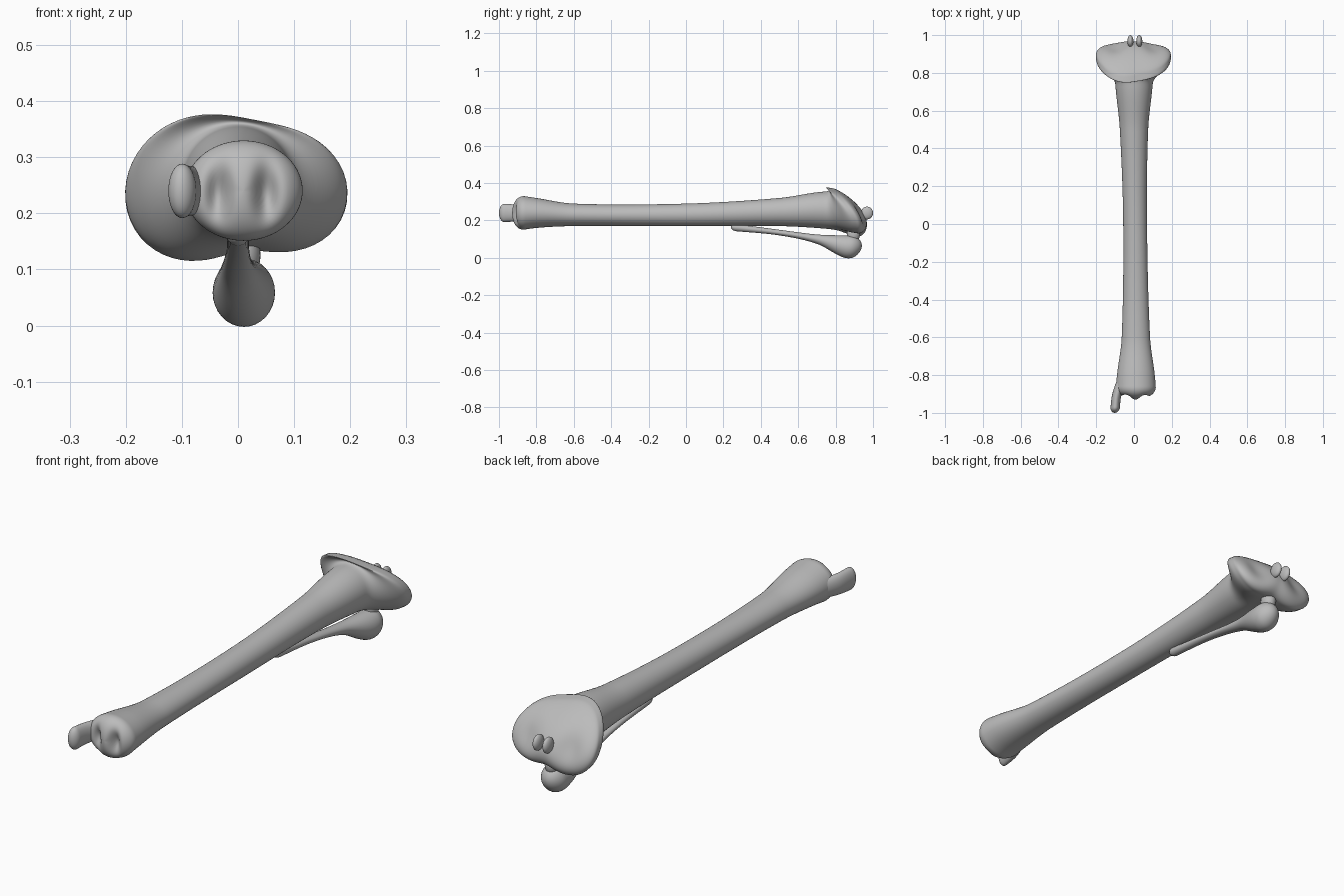
import bpy, bmesh
from math import sin, cos, pi, exp

cube = bpy.data.objects.get("Cube")
if cube:
    bpy.data.objects.remove(cube, do_unlink=True)

bone = bpy.data.materials.new("bone grey")
bone.use_nodes = True
bone.diffuse_color = (.5, .5, .5, 1)
shader = bone.node_tree.nodes["Principled BSDF"]
shader.inputs["Base Color"].default_value = bone.diffuse_color


def finish(name, bm):
    bmesh.ops.recalc_face_normals(bm, faces=bm.faces)
    mesh = bpy.data.meshes.new(name)
    bm.to_mesh(mesh)
    bm.free()
    mesh.materials.append(bone)
    mesh.shade_smooth()
    bpy.context.collection.objects.link(bpy.data.objects.new(name, mesh))


def section_at(keys, y):
    """Smoothly interpolate centre x, centre z, radius x and radius z at y."""
    last = len(keys) - 1
    i = max(k for k in range(last) if keys[k][0] <= y or k == 0)
    low, high = keys[i], keys[i + 1]
    before, after = keys[max(i - 1, 0)], keys[min(i + 2, last)]
    span = high[0] - low[0]
    t = (y - low[0]) / span
    ease = t * t * (3 - 2 * t)
    result = []
    for a, b, c, d in zip(before[1:], low[1:], high[1:], after[1:]):
        slope_in = (c - a) / (high[0] - before[0]) * span
        slope_out = (d - b) / (after[0] - low[0]) * span
        result.append(b + (c - b) * ease + slope_in * t * (1 - t) ** 2
                      - slope_out * t * t * (1 - t))
    return result


def dome(depth, length):
    """Scale of a ring at some depth inside a rounded end."""
    gap = max(1 - depth / length, 0)
    return max(1 - gap * gap, 0) ** .5


def plain(x, y, z, angle, scale, centre):
    return x, y, z


def loft(name, keys, caps, rings, segments, shape=plain):
    """Skin rings along y, closed with rounded ends, then refine each point."""
    start, end = keys[0][0], keys[-1][0]
    bm = bmesh.new()
    previous = None
    for n in range(rings + 1):
        y = start + (end - start) * (1 - cos(pi * n / rings)) / 2
        y = min(y, end)
        cx, cz, rx, rz = section_at(keys, y)
        scale = dome(y - start, caps[0]) * dome(end - y, caps[1])
        scale = max(scale, .01)
        ring = []
        for s in range(segments):
            a = 2 * pi * s / segments
            x, z = cx + rx * scale * cos(a), cz + rz * scale * sin(a)
            ring.append(bm.verts.new(shape(x, y, z, a, scale, (cx, cz))))
        if previous:
            for s in range(segments):
                t = (s + 1) % segments
                bm.faces.new((previous[s], previous[t], ring[t], ring[s]))
        if n in (0, rings):
            bm.faces.new(ring)
        previous = ring
    finish(name, bm)


def dent(x, z, centre_x, centre_z, width, height):
    return exp(-((x - centre_x) / width) ** 2 - ((z - centre_z) / height) ** 2)


def shin_shape(x, y, z, a, scale, centre):
    # Two-lobed outline swells in toward the upper joint
    t = min(max((y - .74) / .16, 0), 1)
    blend = t * t * (3 - 2 * t)
    r = (.158 + .04 * cos(2 * a) + .007 * sin(a) - .008 * cos(a)
         + .005 * (cos(3 * a) - sin(3 * a))) * scale
    x += blend * (centre[0] + r * cos(a) - x)
    z += blend * (centre[1] + r * sin(a) - z)
    # The upper joint surface leans back, with a hollow in each lobe
    y -= blend * 2.5 * max(z - centre[1] + .1, 0) ** 2
    if scale < 1 and y > 0:
        for side in (-.1, .1):
            y -= .02 * dent(x, z, side, .23, .05, .06)
    # Two upright grooves in the lower joint
    if scale < 1 and y < 0:
        for groove in (-.035, .05):
            y += .035 * dent(x, z, groove, .235, .02, .045)
    return x, y, z


# Main bone: lower joint, shaft and flared upper joint
loft("shin_bone", [
    (-.93, .01, .24, .11, .1),
    (-.8, .01, .24, .1, .08),
    (-.6, .01, .23, .075, .06),
    (0, .006, .23, .063, .06),
    (.5, 0, .245, .075, .075),
    (.76, 0, .255, .1, .1),
    (.98, 0, .23, .1, .1),
], (.07, .06), 160, 72, shin_shape)

# Ankle knob beside the lower joint
loft("ankle_knob", [
    (-1, -.102, .24, .025, .05),
    (-.9, -.09, .24, .025, .045),
    (-.8, -.05, .24, .03, .04),
], (.03, .03), 40, 32)

# Thin second bone under the upper half
loft("calf_bone", [
    (.24, 0, .165, .02, .02),
    (.5, 0, .135, .02, .015),
    (.7, 0, .1, .03, .025),
    (.85, .01, .06, .055, .06),
    (.94, .01, .065, .05, .055),
], (.03, .06), 70, 32)


def blob(name, centre, radii):
    bm = bmesh.new()
    bmesh.ops.create_uvsphere(bm, u_segments=32, v_segments=20, radius=1)
    bmesh.ops.scale(bm, vec=radii, verts=bm.verts)
    bmesh.ops.translate(bm, vec=centre, verts=bm.verts)
    finish(name, bm)


# Bridge from the thin bone to the upper joint
blob("calf_bone_link", (.01, .895, .125), (.03, .035, .045))

# Pair of small spines on the upper joint
for side, x in (("right", -.019), ("left", .028)):
    blob(side + "_spine", (x, .968, .24), (.016, .032, .034))
